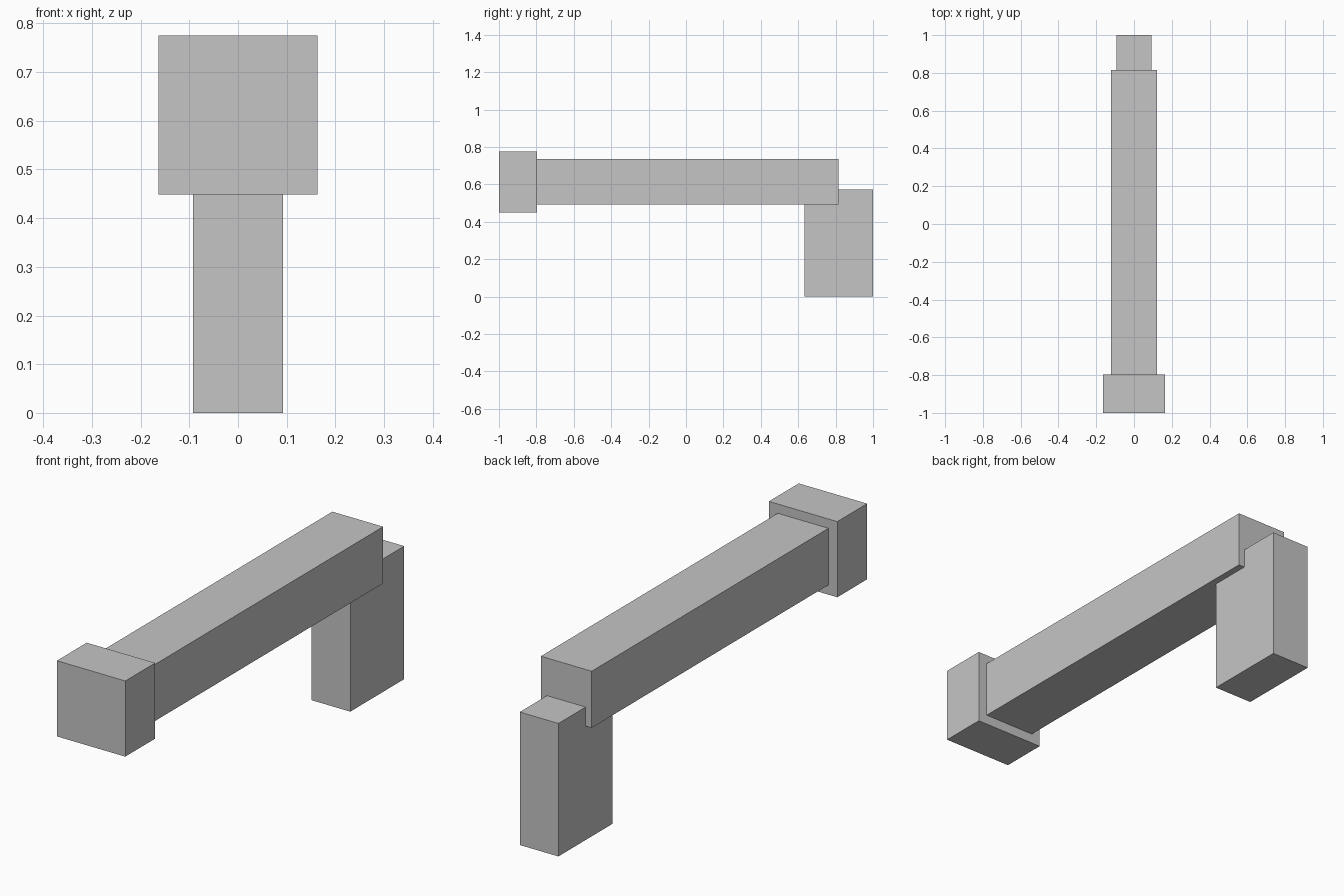
import bpy

cube = bpy.data.objects.get("Cube")
if cube:
    bpy.data.objects.remove(cube, do_unlink=True)

# Single grey material
grey = bpy.data.materials.new("light_grey")
grey.use_nodes = True
colour = (0.56, 0.56, 0.56, 1)
grey.diffuse_color = colour
grey.node_tree.nodes["Principled BSDF"].inputs["Base Color"].default_value = colour


def box(name, half_width, y_range, z_range):
    """Flat-sided block centred on x = 0."""
    (y0, y1), (z0, z1) = y_range, z_range
    bpy.ops.mesh.primitive_cube_add(size=1, location=(0, (y0 + y1) / 2, (z0 + z1) / 2))
    obj = bpy.context.object
    obj.name = obj.data.name = name
    obj.scale = (2 * half_width, y1 - y0, z1 - z0)
    bpy.ops.object.transform_apply(location=False, rotation=False, scale=True)
    obj.data.materials.append(grey)
    return obj


# Square block capping the front end
box("front_block", 0.163, (-1, -0.797), (0.449, 0.775))
# Long horizontal beam
box("beam", 0.121, (-0.797, 0.815), (0.491, 0.735))
# Upright post under the rear end
box("rear_post", 0.092, (0.633, 1), (0, 0.573))
